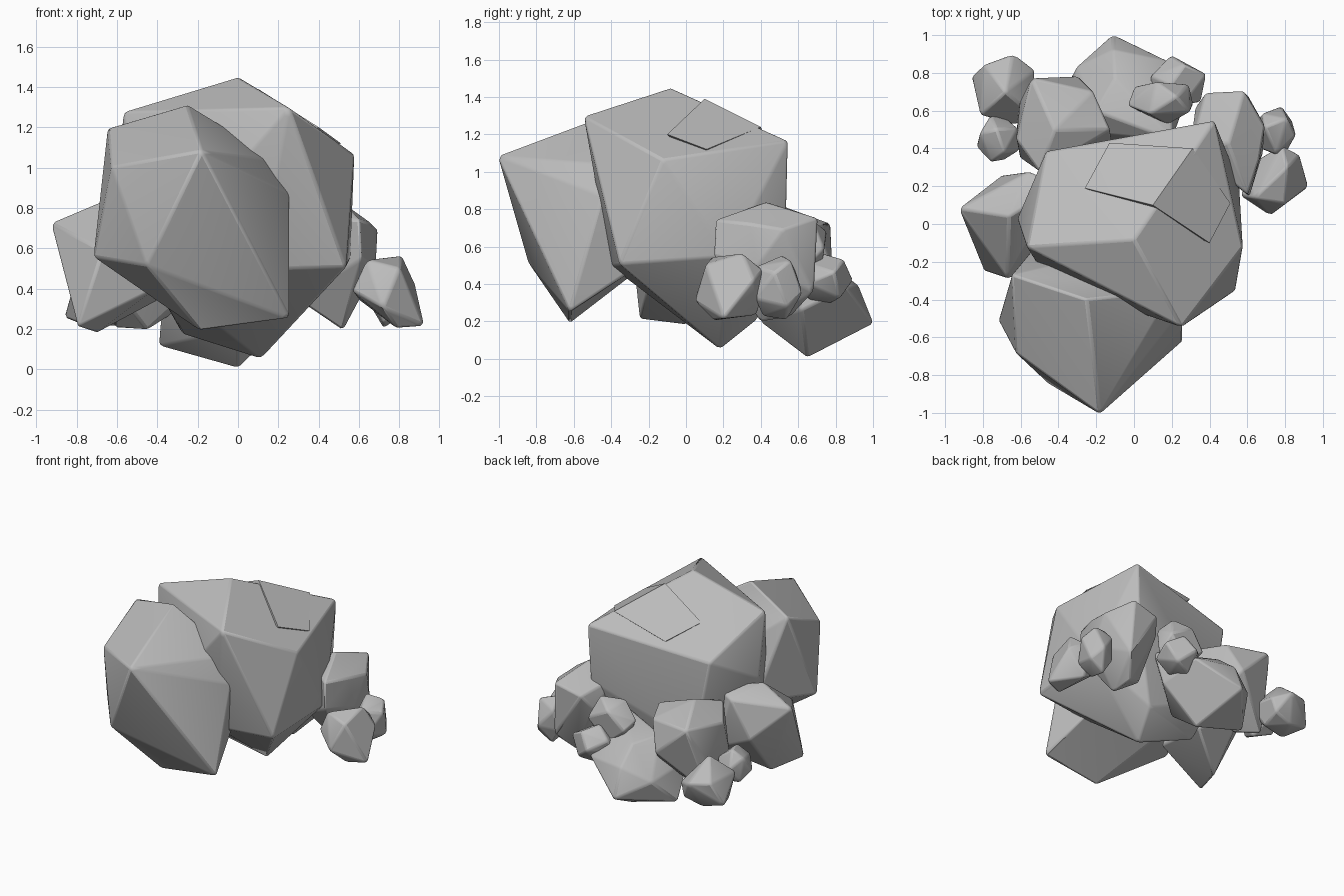
import bpy
import bmesh
import math
import random
from mathutils import Vector

random.seed(4)

default_cube = bpy.data.objects.get("Cube")
if default_cube:
    bpy.data.objects.remove(default_cube, do_unlink=True)


def make_material(name, color):
    material = bpy.data.materials.new(name)
    material.use_nodes = True
    material.diffuse_color = color
    shader = material.node_tree.nodes["Principled BSDF"]
    shader.inputs["Base Color"].default_value = color
    return material


stone = make_material("stone_grey", (0.5, 0.5, 0.5, 1))


def make_rock(name, corners, bevel_width=0.012, grow=1.03):
    """Convex boulder around its corner points, with softened edges."""
    points = [Vector(corner) for corner in corners]
    middle = sum(points, Vector()) / len(points)
    bm = bmesh.new()
    for point in points:
        bm.verts.new(middle + (point - middle) * grow)
    hull = bmesh.ops.convex_hull(bm, input=bm.verts[:])
    unused = set(hull["geom_interior"]) | set(hull["geom_unused"])
    loose = [item for item in unused if isinstance(item, bmesh.types.BMVert)]
    bmesh.ops.delete(bm, geom=loose, context="VERTS")
    bmesh.ops.dissolve_limit(bm, angle_limit=math.radians(4),
                             verts=bm.verts[:], edges=bm.edges[:])
    bmesh.ops.recalc_face_normals(bm, faces=bm.faces[:])

    mesh = bpy.data.meshes.new(name)
    bm.to_mesh(mesh)
    bm.free()
    mesh.materials.append(stone)
    rock = bpy.data.objects.new(name, mesh)
    bpy.context.collection.objects.link(rock)

    if bevel_width:
        bevel = rock.modifiers.new("soft_edges", "BEVEL")
        bevel.width = bevel_width
        bevel.segments = 2
        bevel.limit_method = "ANGLE"
        bevel.angle_limit = math.radians(12)

    bpy.ops.object.select_all(action="DESELECT")
    rock.select_set(True)
    bpy.context.view_layer.objects.active = rock
    bpy.ops.object.shade_smooth_by_angle(angle=math.radians(30))
    return rock


def make_pebble(name, center, radii, count=12):
    """Small irregular rock: jittered spiral points fitted to a box."""
    golden = math.pi * (math.sqrt(5) - 1)
    turn = random.uniform(0, math.tau)
    points = []
    for i in range(count):
        height = 1 - 2 * (i + 0.5) / count
        ring = math.sqrt(1 - height * height)
        angle = turn + golden * i
        point = Vector((ring * math.cos(angle), ring * math.sin(angle), height))
        jitter = [random.uniform(-0.15, 0.15) for _ in range(3)]
        points.append((point + Vector(jitter)).normalized())
    for axis in range(3):
        low = min(point[axis] for point in points)
        high = max(point[axis] for point in points)
        for point in points:
            unit = 2 * (point[axis] - low) / (high - low) - 1
            point[axis] = center[axis] + unit * radii[axis]
    return make_rock(name, points)


# Tall boulder in the middle
make_rock("center_boulder", [
    (0, -.08, 1.44), (-.56, -.12, 1.27), (.25, -.54, 1.29),
    (.57, -.12, 1.06), (.42, .54, 1.16), (-.46, .38, 1.05),
    (-.61, .03, .85), (.53, -.35, .51), (.55, .22, .55),
    (.4, .53, .75), (-.35, .4, .45), (.11, .18, .06),
    (-.45, -.3, .5), (.1, -.4, .5), (-.27, .28, .18), (.18, .38, .22),
], grow=1.012)

# Leaning boulder at the front
make_rock("front_boulder", [
    (-.18, -1, 1.08), (-.25, -.4, 1.305), (-.64, -.27, 1.19),
    (-.62, -.68, 1), (-.71, -.51, .56), (-.45, -.84, .52),
    (-.19, -.62, .2), (.25, -.62, .26), (.25, -.45, .87),
    (.2, -.35, 1.03), (-.5, -.1, .6), (.1, -.1, .6),
], grow=1.015)

# Medium rocks around the base
make_rock("side_rock_right", [
    (-.92, .08, .72), (-.66, .04, .83), (-.56, .27, .76),
    (-.67, -.28, .59), (-.79, -.24, .22), (-.7, 0, .19),
    (-.7, .25, .5), (-.42, -.2, .4), (-.4, .2, .8), (-.4, .2, .35),
])

make_rock("back_rock", [
    (-.11, 1, .19), (0, .65, .01), (-.39, .66, .12),
    (-.3, .83, .3), (.18, .86, .38), (-.11, .92, .39),
    (.26, .62, .26), (-.1, .77, .51), (-.2, .6, .54),
    (-.37, .5, .37), (.2, .45, .6), (0, .4, .2),
], grow=1.015)

make_rock("side_rock_left", [
    (.58, .7, .75), (.5, .43, .835), (.6, .16, .74),
    (.69, .52, .69), (.68, .38, .5), (.52, .4, .2),
    (.61, .15, .55), (.38, .69, .7), (.6, .68, .36),
    (.3, .4, .35), (.3, .4, .75), (.33, .62, .6),
    (.66, .34, .72), (.5, .56, .23),
], grow=1.015)

make_rock("back_rock_right", [
    (-.54, .77, .72), (-.22, .7, .7), (-.13, .5, .72),
    (-.5, .28, .75), (-.62, .45, .68), (-.42, .5, .82),
    (-.6, .65, .5), (-.3, .78, .5), (-.45, .5, .2),
    (-.2, .6, .36), (-.6, .35, .4), (-.61, .6, .21), (-.12, .44, .5),
], grow=1.015)

# Flat slab barely breaking through the top of the middle boulder
make_rock("top_slab", [
    (-.26, .19, 1.23), (-.13, .43, 1.145), (.31, .4, 1.24),
    (.51, .11, 1.12), (.4, -.1, 1.2), (.1, .1, 1.39),
    (0, .1, 1), (.3, .1, 1),
], bevel_width=0, grow=1)

# Faceted stones at the outer edges of the pile
make_rock("stone_front_left", [
    (.64, .14, .54), (.81, .3, .56), (.78, .41, .47),
    (.875, .36, .42), (.92, .2, .22), (.785, .15, .21),
    (.57, .15, .39), (.72, .05, .31), (.75, .38, .24),
    (.6, .3, .35), (.8, .11, .5),
])

make_rock("stone_back_right", [
    (-.68, .7, .55), (-.855, .78, .26), (-.79, .84, .42),
    (-.64, .895, .4), (-.53, .81, .36), (-.54, .58, .4),
    (-.63, .53, .35), (-.81, .58, .42), (-.7, .8, .22),
    (-.58, .68, .22), (-.78, .62, .23), (-.56, .82, .26),
])

# Small pebbles scattered against the larger rocks
pebbles = {
    "pebble_right": ((-.72, .45, .4), (.11, .12, .13)),
    "pebble_back": ((.23, .76, .43), (.15, .13, .13)),
    "pebble_back_upper": ((.14, .64, .58), (.17, .11, .16)),
    "pebble_left": ((.755, .495, .38), (.1, .125, .17)),
}
for pebble_name, (center, radii) in pebbles.items():
    make_pebble(pebble_name, center, radii)
